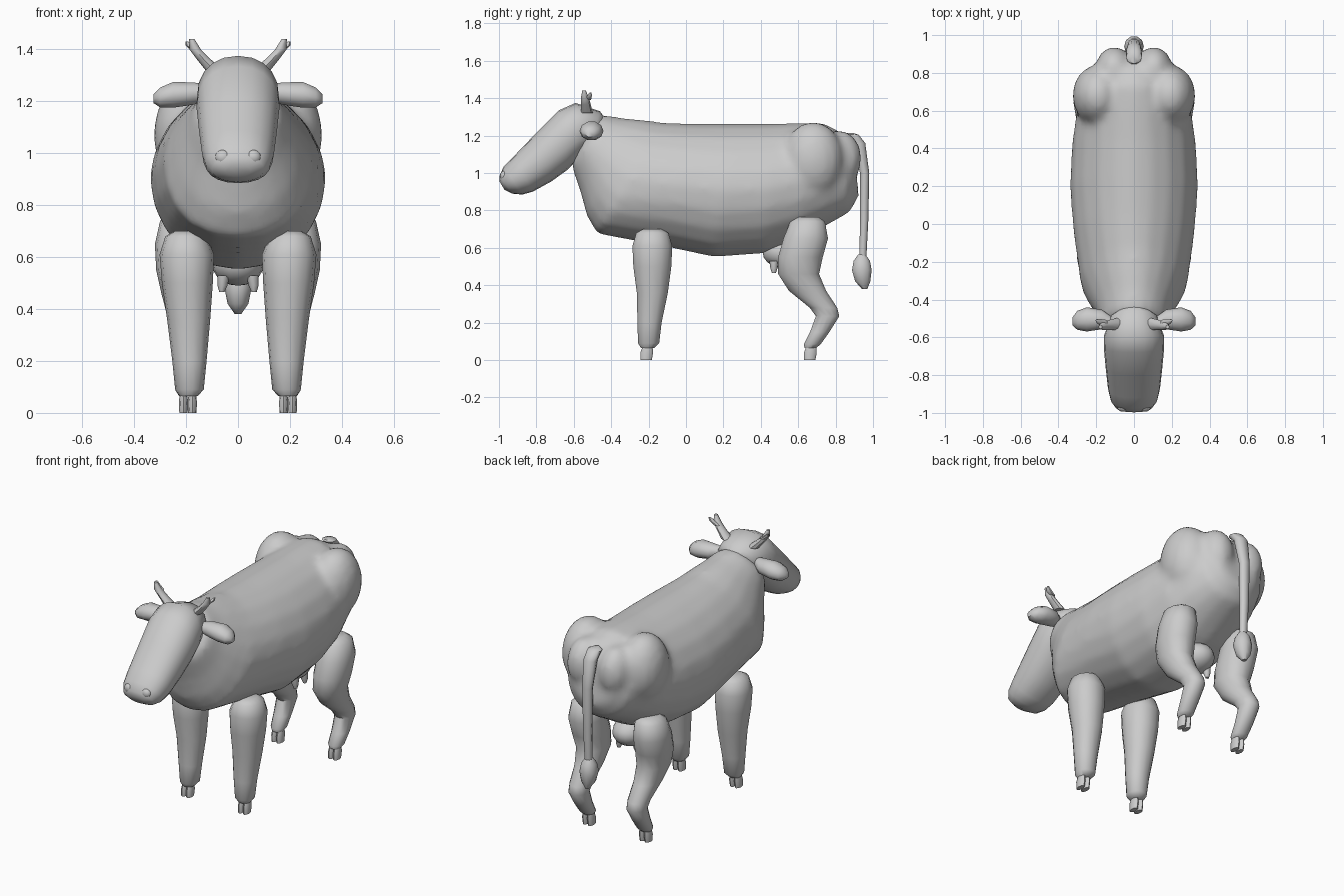
import bpy, bmesh, math
from mathutils import Vector


def loft(name, rings, sides=16, upper=None):
    """Skin rings of (centre, half axis a, half axis b, exponent); upper = exponent of the b side."""
    bm = bmesh.new()
    loops = []
    for c, a, b, e in rings:
        loop = []
        for i in range(sides):
            t = 2 * math.pi * i / sides
            ct, st = math.cos(t), math.sin(t)
            k = upper if upper and st > 0 else e
            u = math.copysign(abs(ct) ** (2 / k), ct)
            v = math.copysign(abs(st) ** (2 / k), st)
            loop.append(bm.verts.new(Vector(c) + Vector(a) * u + Vector(b) * v))
        loops.append(loop)
    for p, q in zip(loops, loops[1:]):
        for i in range(sides):
            j = (i + 1) % sides
            bm.faces.new((p[i], p[j], q[j], q[i]))
    bm.faces.new(loops[0])
    bm.faces.new(loops[-1])
    return finish(name, bm)


def finish(name, bm):
    bmesh.ops.recalc_face_normals(bm, faces=bm.faces)
    me = bpy.data.meshes.new(name)
    bm.to_mesh(me)
    bm.free()
    ob = bpy.data.objects.new(name, me)
    bpy.context.collection.objects.link(ob)
    return ob


def profile_loft(name, rows, sides=20, upper=None):
    """Rows of (top y, top z, bottom y, bottom z, half width, exponent)."""
    rings = []
    for ty, tz, by, bz, w, e in rows:
        rings.append(((0, (ty + by) / 2, (tz + bz) / 2), (w, 0, 0),
                      (0, (ty - by) / 2, (tz - bz) / 2), e))
    return loft(name, rings, sides, upper)


def limb(name, rows, side=1, sides=14):
    """Rows of (x, y, z, half width x, half depth y), horizontal rings."""
    return loft(name, [((x * side, y, z), (rx, 0, 0), (0, ry, 0), 2.1)
                       for x, y, z, rx, ry in rows], sides)


def blob(name, centre, radii):
    bm = bmesh.new()
    bmesh.ops.create_uvsphere(bm, u_segments=16, v_segments=10, radius=1)
    bmesh.ops.scale(bm, vec=radii, verts=bm.verts)
    bmesh.ops.translate(bm, vec=centre, verts=bm.verts)
    return finish(name, bm)


# Barrel body with neck and rump
body = profile_loft("body", [
    (-.46, 1.31, -.60, 1.09, .12, 2), (-.43, 1.31, -.61, 1.03, .165, 2),
    (-.34, 1.295, -.565, .90, .20, 2), (-.23, 1.285, -.53, .77, .245, 2.1),
    (-.12, 1.27, -.475, .675, .285, 2.2), (.06, 1.265, -.13, .61, .322, 2),
    (.25, 1.265, .15, .55, .34, 2), (.45, 1.265, .42, .57, .328, 2),
    (.62, 1.27, .62, .645, .30, 2.1), (.73, 1.27, .76, .725, .26, 2.2),
    (.82, 1.225, .875, .79, .21, 2.2), (.89, 1.14, .925, .88, .13, 2)], upper=1.8)

# Hip and pin bone swellings, fused into the body
lumps = [body]
for s in (-1, 1):
    lumps.append(blob("hip", (s * .19, .68, 1.07), (.137, .165, .205)))
    lumps.append(blob("pin_bone", (s * .105, .82, 1.08), (.10, .12, .15)))
bpy.ops.object.select_all(action='DESELECT')
for ob in lumps:
    ob.select_set(True)
bpy.context.view_layer.objects.active = body
bpy.ops.object.join()
fuse = body.modifiers.new("fuse", 'REMESH')
fuse.mode = 'VOXEL'
fuse.voxel_size = .022
soften = body.modifiers.new("soften", 'SMOOTH')
soften.factor, soften.iterations = .5, 7
bpy.ops.object.modifier_apply(modifier="fuse")
bpy.ops.object.modifier_apply(modifier="soften")

# Head, from poll to muzzle
profile_loft("head", [
    (-.43, 1.29, -.46, 1.20, .06, 2), (-.46, 1.33, -.53, 1.12, .125, 2.2),
    (-.59, 1.375, -.59, 1.06, .158, 2.2), (-.68, 1.335, -.63, 1.02, .16, 2.2),
    (-.80, 1.215, -.72, .955, .15, 2.2), (-.92, 1.09, -.82, .90, .138, 2.2),
    (-.975, 1.035, -.875, .885, .125, 2.2), (-.997, .985, -.93, .89, .10, 2.2),
    (-.997, .955, -.97, .91, .05, 2)])

# Tail and its tuft
limb("tail", [
    (0, .87, 1.215, .02, .02), (0, .885, 1.205, .042, .04),
    (0, .925, 1.16, .04, .035), (0, .955, 1.0, .032, .026),
    (0, .953, .75, .027, .023), (0, .945, .54, .022, .02)], sides=10)
limb("tail_tuft", [
    (0, .94, .565, .02, .02), (0, .94, .53, .042, .046),
    (0, .94, .48, .052, .055), (0, .945, .42, .04, .042),
    (0, .955, .38, .012, .015)], sides=10)

# Udder
blob("udder", (0, .53, .575), (.10, .12, .085))

for s, side in ((-1, "right"), (1, "left")):
    # Front leg
    limb(f"{side}_front_leg", [
        (.20, -.18, .70, .045, .05), (.20, -.18, .68, .08, .088),
        (.197, -.18, .61, .105, .109), (.195, -.18, .50, .098, .104),
        (.19, -.18, .36, .083, .085), (.187, -.195, .20, .066, .066),
        (.187, -.20, .09, .055, .058), (.19, -.205, .065, .035, .037)], s)

    # Hind leg with a bent hock
    limb(f"{side}_hind_leg", [
        (.21, .65, .765, .05, .06), (.215, .65, .74, .085, .095),
        (.22, .64, .65, .10, .122), (.215, .612, .55, .10, .122),
        (.205, .602, .46, .09, .112), (.20, .65, .37, .072, .102),
        (.197, .735, .28, .06, .075), (.197, .757, .235, .056, .064),
        (.197, .715, .15, .05, .053), (.195, .675, .085, .045, .046),
        (.195, .665, .065, .032, .032)], s)

    # Cloven hooves: two toes per foot
    for part, y in (("front", -.21), ("hind", .665)):
        for toe in (-.017, .017):
            limb(f"{side}_{part}_hoof", [
                (.193 + toe, y + .005, .075, .014, .026),
                (.193 + toe, y, .04, .018, .034),
                (.193 + toe, y - .003, .0, .016, .03)], s, 8)

    # Ear, running sideways
    loft(f"{side}_ear", [
        ((s * x, y, z), (0, ry, 0), (0, 0, rz), 2) for x, y, z, ry, rz in (
            (.12, -.52, 1.235, .03, .03), (.17, -.505, 1.23, .052, .045),
            (.25, -.505, 1.225, .064, .052), (.30, -.51, 1.215, .05, .04),
            (.325, -.515, 1.21, .022, .018))], 10)

    # Horn, with a small forked tip
    limb(f"{side}_horn", [
        (.09, -.53, 1.32, .035, .032), (.135, -.535, 1.365, .026, .026),
        (.165, -.54, 1.40, .022, .022), (.178, -.545, 1.44, .010, .010)], s, 8)
    limb(f"{side}_horn_fork", [
        (.155, -.525, 1.39, .018, .02), (.188, -.515, 1.415, .014, .014),
        (.197, -.51, 1.43, .006, .006)], s, 6)

    # Nostril
    blob(f"{side}_nostril", (s * .058, -.972, .985), (.03, .022, .028))

    # Teats
    for y in (.47, .56):
        limb(f"{side}_teat", [(.055, y, .53, .024, .024), (.06, y, .49, .019, .019),
                              (.062, y, .465, .010, .010)], s, 8)

# Smooth shading with sharp edges kept
for ob in bpy.data.objects:
    bpy.ops.object.select_all(action='DESELECT')
    ob.select_set(True)
    bpy.context.view_layer.objects.active = ob
    bpy.ops.object.shade_smooth_by_angle(angle=math.radians(50))
